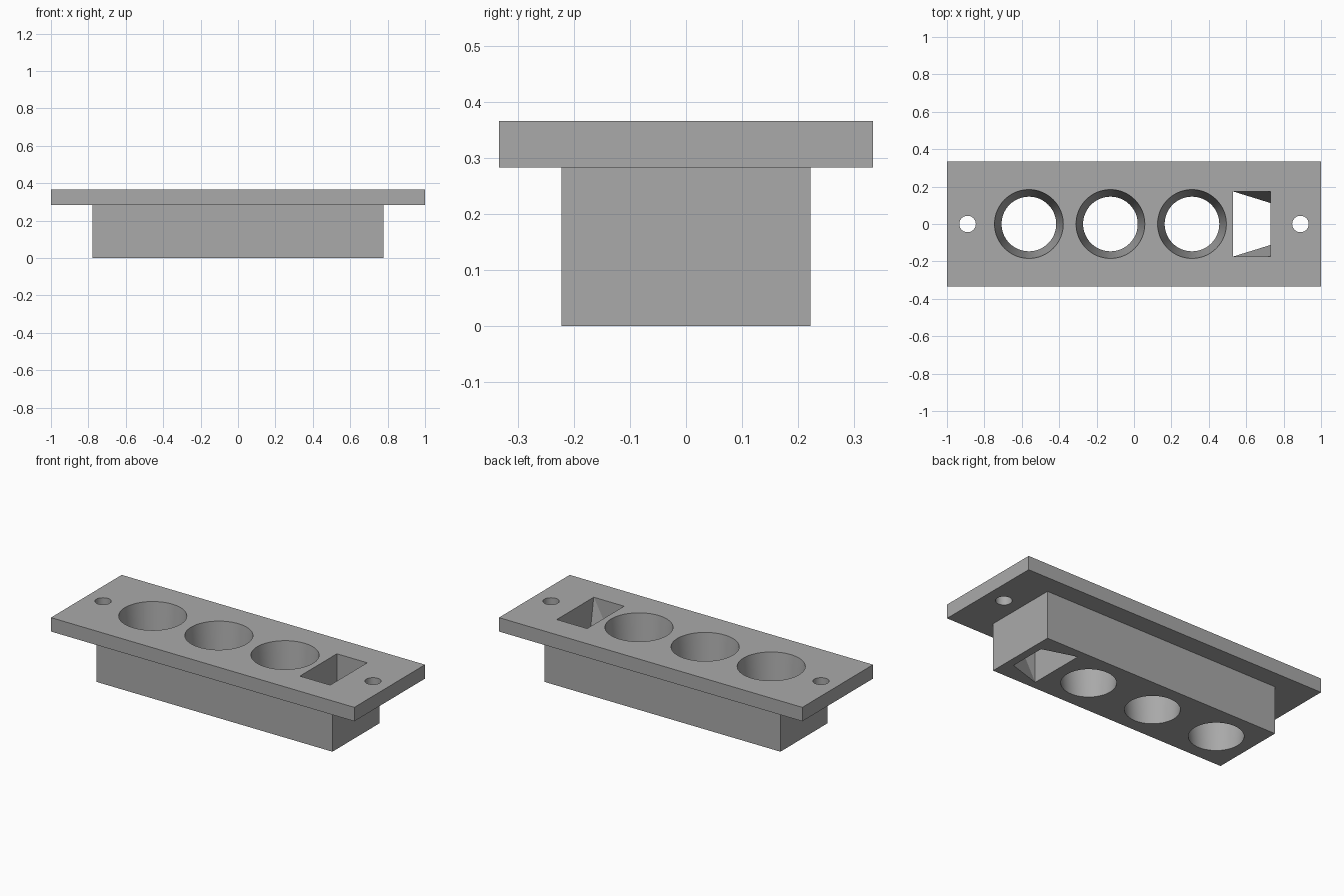
import bpy
import bmesh
import math

cube = bpy.data.objects.get("Cube")
if cube:
    bpy.data.objects.remove(cube, do_unlink=True)

TOP, STEP, EPS = 0.366, 0.283, 0.001

grey = bpy.data.materials.new("plain grey")
grey.use_nodes = True
colour = (0.40, 0.40, 0.40, 1)
grey.diffuse_color = colour
grey.node_tree.nodes["Principled BSDF"].inputs["Base Color"].default_value = colour


def hull(name, points):
    """Convex solid around a few corner points."""
    bm = bmesh.new()
    for p in points:
        bm.verts.new(p)
    bmesh.ops.convex_hull(bm, input=bm.verts[:])
    bmesh.ops.dissolve_limit(bm, angle_limit=0.01, verts=bm.verts[:], edges=bm.edges[:])
    bmesh.ops.recalc_face_normals(bm, faces=bm.faces[:])
    mesh = bpy.data.meshes.new(name)
    bm.to_mesh(mesh)
    bm.free()
    mesh.materials.append(grey)
    obj = bpy.data.objects.new(name, mesh)
    bpy.context.collection.objects.link(obj)
    return obj


def block(name, half_x, half_y, z0, z1):
    return hull(name, [(sx * half_x, sy * half_y, z)
                       for sx in (-1, 1) for sy in (-1, 1) for z in (z0, z1)])


def cone(name, x, r_low, r_high, z0, z1):
    bpy.ops.mesh.primitive_cone_add(vertices=64, radius1=r_low, radius2=r_high,
                                    depth=z1 - z0, location=(x, 0, (z0 + z1) / 2))
    obj = bpy.context.object
    obj.name = name
    obj.data.materials.append(grey)
    return obj


def combine(target, other, operation):
    """Apply a boolean, then remove the helper."""
    mod = target.modifiers.new(operation, "BOOLEAN")
    mod.operation, mod.object, mod.solver = operation, other, "EXACT"
    bpy.ops.object.select_all(action="DESELECT")
    bpy.context.view_layer.objects.active = target
    target.select_set(True)
    bpy.ops.object.modifier_apply(modifier=mod.name)
    bpy.data.objects.remove(other, do_unlink=True)


# Flanged body: wide face plate over a narrower block
body = block("flanged_holder_body", 1.0, 0.333, STEP, TOP)
combine(body, block("lower_block", 0.778, 0.222, 0, STEP + 0.03), "UNION")

# Three tapered round sockets
for x in (-0.562, -0.126, 0.31):
    combine(body, cone("socket_cutter", x, 0.146, 0.184, -EPS, TOP + EPS), "DIFFERENCE")

# Screw holes at the plate ends
for x in (-0.89, 0.89):
    combine(body, cone("screw_cutter", x, 0.044, 0.044, STEP - 0.05, TOP + 0.05), "DIFFERENCE")

# Slot that runs from a rectangle on top to a trapezoid underneath
slot = [(x, s * half, z) for s in (-1, 1) for x, half, z in (
    (0.53, 0.174, TOP + EPS), (0.73, 0.174, TOP + EPS),
    (0.53, 0.174, -EPS), (0.73, 0.112, -EPS))]
combine(body, hull("slot_cutter", slot), "DIFFERENCE")

bpy.ops.object.select_all(action="DESELECT")
body.select_set(True)
bpy.context.view_layer.objects.active = body
bpy.ops.object.shade_smooth_by_angle(angle=math.radians(15))
